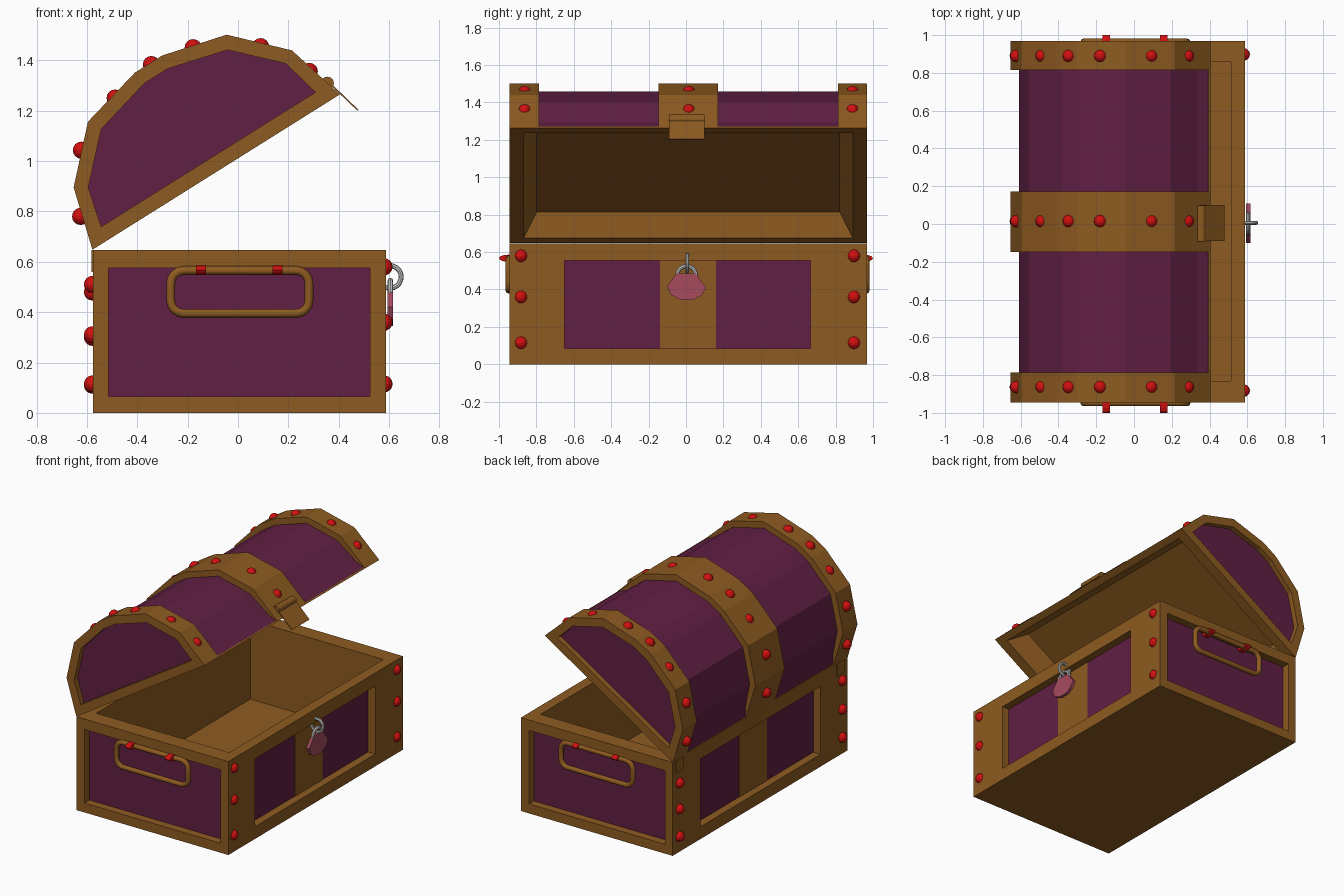
import bpy, bmesh, math
from mathutils import Matrix, Vector

if "Cube" in bpy.data.objects:
    bpy.data.objects.remove(bpy.data.objects["Cube"])

def material(name, rgb):
    m = bpy.data.materials.new(name)
    m.diffuse_color = (*rgb, 1)
    m.use_nodes = True
    m.node_tree.nodes["Principled BSDF"].inputs["Base Color"].default_value = m.diffuse_color
    return m

WOOD = material("wood", (0.27, 0.105, 0.015))
CLOTH = material("purple_panel", (0.12, 0.014, 0.057))
RED = material("red_stud", (0.65, 0.005, 0.005))
PINK = material("pink_lock", (0.38, 0.07, 0.11))
I = Matrix.Identity(4)
Y0, Y1, YM = -0.944, 0.968, 0.012

def from_bmesh(name, bm, mat):
    bmesh.ops.recalc_face_normals(bm, faces=bm.faces)
    me = bpy.data.meshes.new(name)
    bm.to_mesh(me)
    bm.free()
    if mat:
        me.materials.append(mat)
    ob = bpy.data.objects.new(name, me)
    bpy.context.collection.objects.link(ob)
    return ob

def prism(name, pts, a, b, mat, M=I, pts2=None):
    """Profile in local xz swept along local y from a to b (optionally tapering to pts2)."""
    bm = bmesh.new()
    r1 = [bm.verts.new(M @ Vector((p[0], a, p[1]))) for p in pts]
    r2 = [bm.verts.new(M @ Vector((p[0], b, p[1]))) for p in (pts2 or pts)]
    bm.faces.new(r1)
    bm.faces.new(r2[::-1])
    for i in range(len(pts)):
        j = (i + 1) % len(pts)
        bm.faces.new((r1[i], r1[j], r2[j], r2[i]))
    return from_bmesh(name, bm, mat)

def rect(x0, x1, z0, z1):
    return [(x0, z0), (x1, z0), (x1, z1), (x0, z1)]

def box(name, x0, x1, y0, y1, z0, z1, mat, M=I):
    return prism(name, rect(x0, x1, z0, z1), y0, y1, mat, M)

def cut(ob, cutters):
    for c in cutters:
        m = ob.modifiers.new("cut", 'BOOLEAN')
        m.operation, m.object, m.solver = 'DIFFERENCE', c, 'EXACT'
        m.material_mode = 'TRANSFER'
    dg = bpy.context.evaluated_depsgraph_get()
    me = bpy.data.meshes.new_from_object(ob.evaluated_get(dg))
    ob.modifiers.clear()
    ob.data = me

def remove(obs):
    for o in obs:
        bpy.data.objects.remove(o)

# chest body: hollow box with deeply recessed panels on four sides
X0, X1, H, D = -0.575, 0.587, 0.647, 0.058
body = box("chest_body", X0, X1, Y0, Y1, 0, H, WOOD)
cutters = [box("cutter", X0 + .07, X1 - .073, -.83, .857, .1, 1, WOOD)]
for y, s in ((Y0, 1), (Y1, -1)):
    a, b = sorted((y - s * .1, y + s * D))
    cutters.append(box("cutter", -.515, .525, a, b, .065, .575, WOOD))
for x, s in ((X0, 1), (X1, -1)):
    a, b = sorted((x - s * .1, x + s * D))
    cutters.append(box("cutter", a, b, -.65, .665, .085, .555, WOOD))
cut(body, cutters)
remove(cutters)

# purple panels and centre straps in the recesses
for y, s in ((Y0, 1), (Y1, -1)):
    a, b = sorted((y + s * (D - .003), y + s * (D + .005)))
    box("end_panel", -.515, .525, a, b, .065, .575, CLOTH)
for x, s in ((X0, 1), (X1, -1)):
    a, b = sorted((x + s * (D - .003), x + s * (D + .005)))
    box("side_panel", a, b, -.65, .665, .085, .555, CLOTH)
    a, b = sorted((x + s * (D - .006), x + s * (D + .005)))
    box("side_strap", a, b, -.14, .16, .085, .555, WOOD)

# lid, modelled flat about its base centre, then swung open on the back hinge
LID = (Matrix.Translation((-.578, 0, .648))
       @ Matrix.Rotation(math.radians(-32.1), 4, 'Y') @ Matrix.Translation((.58, 0, 0)))

def arch(half):
    return half + [(-u, h) for u, h in reversed(half)]

outer = arch([(.58, 0), (.512, .249), (.325, .44), (.064, .506)])
inner = arch([(.575, .006), (.538, .06), (.473, .228), (.3, .404), (.056, .465)])
panel = arch([(.502, .059), (.463, .218), (.296, .387), (.055, .45)])

hollow = prism("cutter", rect(-.565, .565, -.915, .915), -.06, .12, WOOD,
               LID @ Matrix.Translation((0, YM, 0)) @ Matrix.Rotation(math.pi / 2, 4, 'X'),
               rect(-.46, .46, -.81, .81))
recess = [prism("cutter", panel, Y0 - .1, Y0 + .04, WOOD, LID),
          prism("cutter", panel, Y1 - .04, Y1 + .1, WOOD, LID)]
lid_parts = [prism("lid_shell", inner, Y0 + .1, Y1 - .1, CLOTH, LID),
             prism("lid_rim", [(-.58, 0), (.58, 0), (.575, .01), (-.575, .01)],
                   Y0 + .03, Y1 - .03, WOOD, LID),
             prism("lid_middle_band", outer, -.147, .172, WOOD, LID)]
for p in lid_parts:
    cut(p, [hollow])
for i, (a, b) in enumerate(((Y0, -.787), (.814, Y1))):
    cut(prism("lid_end_band", outer, a, b, WOOD, LID), [hollow, recess[i]])
remove([hollow] + recess)
prism("lid_end_panel", panel, Y0 + .037, Y0 + .045, CLOTH, LID)
prism("lid_end_panel", panel, Y1 - .045, Y1 - .037, CLOTH, LID)

# hinge plates at the back
for y in (-.865, .9):
    box("hinge_plate", -.582, -.57, y - .04, y + .04, .56, .647, WOOD)

# red studs share one low-poly sphere
bm = bmesh.new()
bmesh.ops.create_uvsphere(bm, u_segments=12, v_segments=8, radius=.034)
stud = from_bmesh("stud", bm, RED)
spots = [(.58, y, z) for y in (-.882, .898) for z in (.115, .36, .58)]
spots += [(-.578, -.882, z) for z in (.115, .31, .51)]
spots += [(-.578, .898, z) for z in (.11, .3, .48)]
arc = [(-.625, .78), (-.622, 1.043), (-.488, 1.25), (-.344, 1.383),
       (-.178, 1.45), (.09, 1.454), (.283, 1.356)]
spots += [(x, y, z) for y in (-.863, .015, .89) for x, z in arc]
for p in spots:
    o = stud.copy()
    o.location = p
    bpy.context.collection.objects.link(o)
remove([stud])

def cylinder(name, loc, r, depth, rot, mat, scale=(1, 1, 1)):
    bm = bmesh.new()
    bmesh.ops.create_cone(bm, cap_ends=True, segments=12, radius1=r, radius2=r, depth=depth,
                          matrix=Matrix.Translation(loc) @ Matrix.Diagonal((*scale, 1)) @ rot)
    return from_bmesh(name, bm, mat)

# carrying handles: rounded rectangular loops with red clips
def loop_points(x0, x1, z0, z1, r, y):
    pts = []
    for k, (cx, cz) in enumerate(((x1 - r, z1 - r), (x0 + r, z1 - r), (x0 + r, z0 + r), (x1 - r, z0 + r))):
        for i in range(5):
            t = math.pi / 2 * (k + i / 4)
            pts.append((cx + r * math.cos(t), y, cz + r * math.sin(t)))
    return pts

for y in (-.947, .964):
    cu = bpy.data.curves.new("handle", 'CURVE')
    cu.dimensions = '3D'
    cu.bevel_depth, cu.bevel_resolution = .0175, 2
    pts = loop_points(-.267, .282, .395, .565, .05, y)
    sp = cu.splines.new('POLY')
    sp.points.add(len(pts) - 1)
    for q, p in zip(sp.points, pts):
        q.co = (*p, 1)
    sp.use_cyclic_u = True
    cu.materials.append(WOOD)
    bpy.context.collection.objects.link(bpy.data.objects.new("handle", cu))
    for x in (-.147, .157):
        cylinder("handle_clip", (x, math.copysign(.95, y), .567), 1, .04,
                 Matrix.Rotation(math.pi / 2, 4, 'Y'), RED, (1, .05, .019))

# clasp on the lid's front edge
prism("clasp_plate", [(.35, 1.318), (.474, 1.2), (.478, 1.204), (.354, 1.323)], -.09, .1, WOOD)
cylinder("clasp_barrel", (.355, .003, 1.309), .026, .19, Matrix.Rotation(math.pi / 2, 4, 'X'), WOOD)

# padlock: staple, shackle and body
def ring(name, loc, rot, R, r):
    bpy.ops.mesh.primitive_torus_add(location=loc, rotation=rot, major_radius=R, minor_radius=r,
                                     major_segments=20, minor_segments=8)
    o = bpy.context.object
    o.name = name
    bpy.ops.object.shade_smooth_by_angle()

ring("lock_staple", (.603, .006, .54), (math.pi / 2, 0, 0), .045, .01)
ring("lock_shackle", (.605, .003, .475), (0, math.pi / 2, 0), .05, .011)
lock = [(-.03, .345), (.04, .345), (.085, .37), (.108, .41), (.07, .46), (.05, .485),
        (-.05, .485), (-.07, .46), (-.1, .42), (-.08, .37)]
prism("lock_body", lock, -.616, -.594, PINK, Matrix.Rotation(math.pi / 2, 4, 'Z'))
